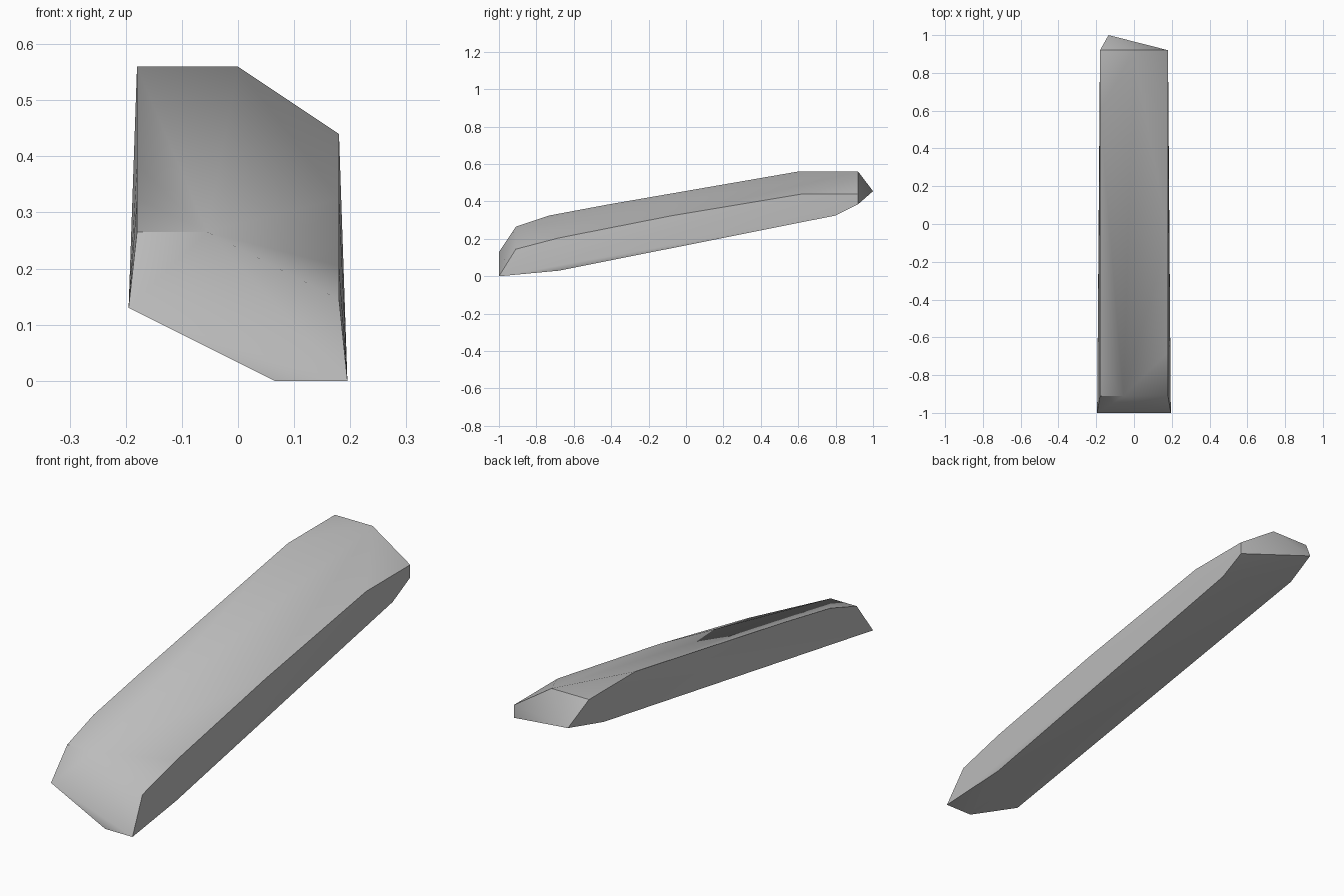
import bpy
import bmesh
import math

cube = bpy.data.objects.get("Cube")
if cube:
    bpy.data.objects.remove(cube, do_unlink=True)

# Plain grey stone
stone = bpy.data.materials.new("stone_grey")
stone.use_nodes = True
grey = (0.5, 0.5, 0.5, 1)
stone.diffuse_color = grey
stone.node_tree.nodes["Principled BSDF"].inputs["Base Color"].default_value = grey

W = 0.18   # half width of the block
F = 0.195  # half width at the flared front foot

# Long edges of the hewn block as (y, z) profiles on its two side walls
left_top = [(-0.91, 0.265), (-0.73, 0.325), (-0.41, 0.385), (0.6, 0.56), (0.92, 0.56)]
right_top = [(-0.91, 0.145), (-0.68, 0.205), (-0.07, 0.325), (0.62, 0.44), (0.92, 0.44)]
right_bottom = [(-0.68, 0.03), (0.8, 0.325), (0.92, 0.385)]
left_bottom = [(0.82, 0.425)]

points = [(-W, y, z) for y, z in left_top + left_bottom]
points += [(W, y, z) for y, z in right_top + right_bottom]

# Corners of the two chipped ends
front_ridge = (-0.055, -0.91, 0.265)
back_ridge = (0, 0.92, 0.56)
back_tip = (-0.135, 1, 0.455)
front_foot = [(-F, -1, 0.13), (0.065, -1, 0), (F, -1, 0)]
points += [front_ridge, back_ridge, back_tip] + front_foot

# Stretch one skin over the corners
bm = bmesh.new()
for p in points:
    bm.verts.new(p)
hull = bmesh.ops.convex_hull(bm, input=bm.verts)
unused = {g for g in hull["geom_interior"] + hull["geom_unused"]
          if isinstance(g, bmesh.types.BMVert)}
bmesh.ops.delete(bm, geom=list(unused), context="VERTS")
bmesh.ops.recalc_face_normals(bm, faces=bm.faces)

# Soft faces between hard arrises; the worn front shoulder stays soft
for f in bm.faces:
    f.smooth = True
for e in bm.edges:
    a, b = e.verts
    shoulder = all(abs(v.co.y + 0.91) < 0.01 for v in (a, b)) and max(a.co.x, b.co.x) > 0.1
    e.smooth = shoulder or e.calc_face_angle(0) < math.radians(30)

mesh = bpy.data.meshes.new("stone_block")
bm.to_mesh(mesh)
bm.free()
mesh.materials.append(stone)
block = bpy.data.objects.new("stone_block", mesh)
bpy.context.collection.objects.link(block)
